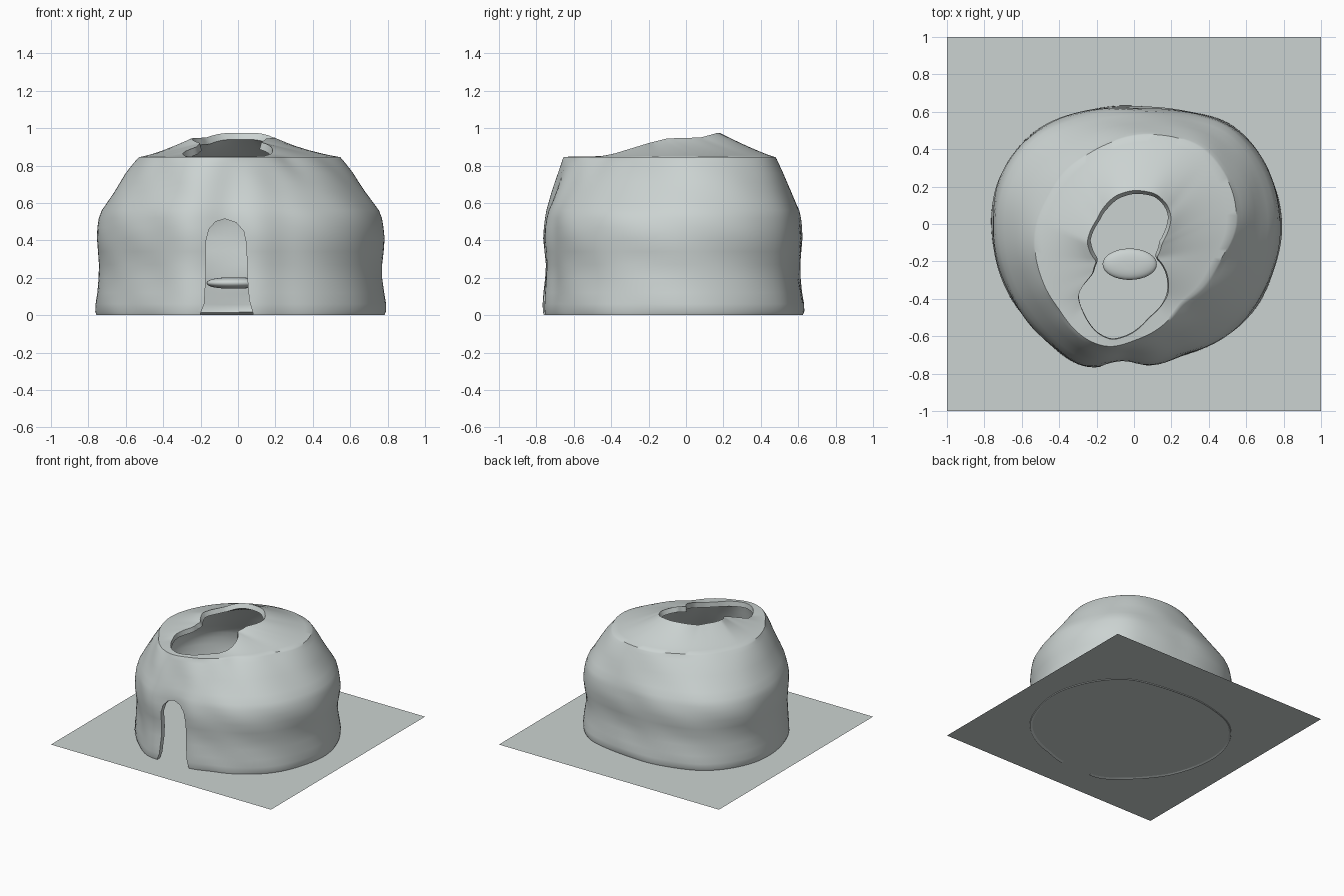
import bpy, bmesh, math
from mathutils import Vector

if "Cube" in bpy.data.objects:
    bpy.data.objects.remove(bpy.data.objects["Cube"])

clay = bpy.data.materials.new("pale_grey_clay")
clay.use_nodes = True
clay.diffuse_color = (0.60, 0.65, 0.64, 1)
clay.node_tree.nodes["Principled BSDF"].inputs["Base Color"].default_value = clay.diffuse_color

SIDES = 144
CENTRE = Vector((-0.04, -0.2))

# Plan outlines of the hut: widest wall, shoulder crease and roof opening
WALL = [(-.76, 0), (-.74, .2), (-.65, .38), (-.5, .52), (-.28, .6), (.06, .62), (.3, .6),
        (.52, .54), (.68, .37), (.77, .15), (.79, -.03), (.76, -.2), (.65, -.45), (.45, -.63),
        (.25, -.7), (.1, -.76), (-.06, -.73), (-.27, -.77), (-.45, -.64), (-.6, -.48), (-.7, -.3)]
CREASE = [(-.53, -.13), (-.45, .15), (-.2, .4), (.1, .48), (.35, .42), (.52, .2), (.55, 0),
          (.45, -.2), (.25, -.42), (0, -.62), (-.13, -.66), (-.25, -.62), (-.4, -.45), (-.5, -.27)]
HOLE = [(0, .18), (.12, .16), (.18, .1), (.2, .03), (.15, -.1), (.12, -.18), (.18, -.28),
        (.18, -.38), (.08, -.5), (-.02, -.59), (-.12, -.62), (-.2, -.58), (-.28, -.45),
        (-.3, -.38), (-.22, -.27), (-.2, -.2), (-.25, -.1), (-.2, .02), (-.1, .15)]
# Height of the opening's rim from front to back, and (height, inward blend, pinch) rows
RIM = [(-.7, .848), (-.45, .85), (-.38, .865), (-.2, .92), (-.1, .945), (.08, .95), (.17, .975)]
ROWS = [(0, 0, .99), (.02, 0, 1), (.06, 0, 1), (.12, 0, .99), (.2, 0, .978), (.27, 0, .975),
        (.34, 0, .985), (.41, 0, .995), (.47, .02, .995), (.52, .06, .995), (.56, .14, 1),
        (.61, .28, 1), (.66, .42, 1), (.71, .56, 1), (.76, .7, 1), (.81, .87, 1), (.835, .96, 1)]


def interpolate(table, x):
    for (x0, y0), (x1, y1) in zip(table, table[1:]):
        if x <= x1:
            return y0 + (y1 - y0) * max(0, (x - x0) / (x1 - x0))
    return table[-1][1]


def radii(points, passes):
    """Sample an outline as smoothed radii around the centre."""
    polar = sorted((math.atan2(y - CENTRE.y, x - CENTRE.x), math.hypot(x - CENTRE.x, y - CENTRE.y))
                   for x, y in points)
    turn = math.tau
    polar = [(polar[-1][0] - turn, polar[-1][1])] + polar + [(polar[0][0] + turn, polar[0][1])]
    r = [interpolate(polar, -math.pi + turn * i / SIDES) for i in range(SIDES)]
    for _ in range(passes):
        r = [(r[i - 1] + 2 * r[i] + r[(i + 1) % SIDES]) / 4 for i in range(SIDES)]
    return r


def finish(obj, angle=40):
    obj.data.materials.clear()
    obj.data.materials.append(clay)
    bpy.ops.object.select_all(action='DESELECT')
    obj.select_set(True)
    bpy.context.view_layer.objects.active = obj
    for mod in list(obj.modifiers):
        bpy.ops.object.modifier_apply(modifier=mod.name)
    bpy.ops.object.shade_smooth_by_angle(angle=math.radians(angle))


def mesh_object(name, bm):
    mesh = bpy.data.meshes.new(name)
    bmesh.ops.recalc_face_normals(bm, faces=bm.faces)
    bm.to_mesh(mesh)
    bm.free()
    obj = bpy.data.objects.new(name, mesh)
    bpy.context.collection.objects.link(obj)
    return obj


# Hut shell: wall rows up to the crease, then roof rows to the opening
wall, crease, hole = radii(WALL, 6), radii(CREASE, 8), radii(HOLE, 2)
bm = bmesh.new()
rings = []


def add_ring(radius_at, height_at):
    ring = []
    for i in range(SIDES):
        a = -math.pi + math.tau * i / SIDES
        r = radius_at(i)
        ring.append(bm.verts.new((CENTRE.x + r * math.cos(a), CENTRE.y + r * math.sin(a), height_at(i))))
    rings.append(ring)


def rim_height(i):
    return interpolate(RIM, CENTRE.y + hole[i] * math.sin(-math.pi + math.tau * i / SIDES))


def lumps(i, z):
    a = math.tau * i / SIDES
    return .004 * math.sin(7 * a + 9 * z) * math.sin(14 * z + 3 * a)


for z, t, pinch in ROWS:
    add_ring(lambda i: (wall[i] + (crease[i] - wall[i]) * t) * pinch + lumps(i, z), lambda i: z)
for k in range(9):
    s = k / 8
    add_ring(lambda i: crease[i] + (hole[i] - crease[i]) * s,
             lambda i: .845 + (rim_height(i) - .845) * s ** 1.15)
for low, high in zip(rings, rings[1:]):
    for i in range(SIDES):
        j = (i + 1) % SIDES
        bm.faces.new((low[i], low[j], high[j], high[i]))
hut = mesh_object("hut_shell", bm)

# Arched doorway cutter
ARCH = [(-.2, -.1), (-.2, .01), (-.18, .06), (-.172, .2), (-.17, .4), (-.155, .46), (-.12, .5),
        (-.07, .515), (-.01, .495), (.03, .45), (.045, .38), (.05, .2), (.06, .08), (.08, .01), (.08, -.1)]
bm = bmesh.new()
face = bm.faces.new([bm.verts.new((x, -1, z)) for x, z in ARCH])
extruded = bmesh.ops.extrude_face_region(bm, geom=[face])["geom"]
bmesh.ops.translate(bm, vec=(0, .6, 0), verts=[v for v in extruded if isinstance(v, bmesh.types.BMVert)])
cutter = mesh_object("doorway_cutter", bm)
cutter.hide_render = True

thick = hut.modifiers.new("thickness", 'SOLIDIFY')
thick.thickness = .04
thick.offset = -1
door = hut.modifiers.new("doorway", 'BOOLEAN')
door.object = cutter
door.solver = 'EXACT'
finish(hut)
bpy.data.objects.remove(cutter)

# Flat rounded stone slab inside
bpy.ops.mesh.primitive_uv_sphere_add(segments=32, ring_count=16, location=(-.023, -.215, .172))
slab = bpy.context.object
slab.name = "stone_slab"
for v in slab.data.vertices:
    x, y, z = v.co
    r = math.hypot(x, y)
    swell = r ** -.3 if r > .01 else 1
    v.co = (x * swell * .145, y * swell * .084, z * .03)
finish(slab, 60)

# Square ground sheet
bpy.ops.mesh.primitive_plane_add(size=2, location=(0, 0, .006))
ground = bpy.context.object
ground.name = "ground_sheet"
finish(ground)
